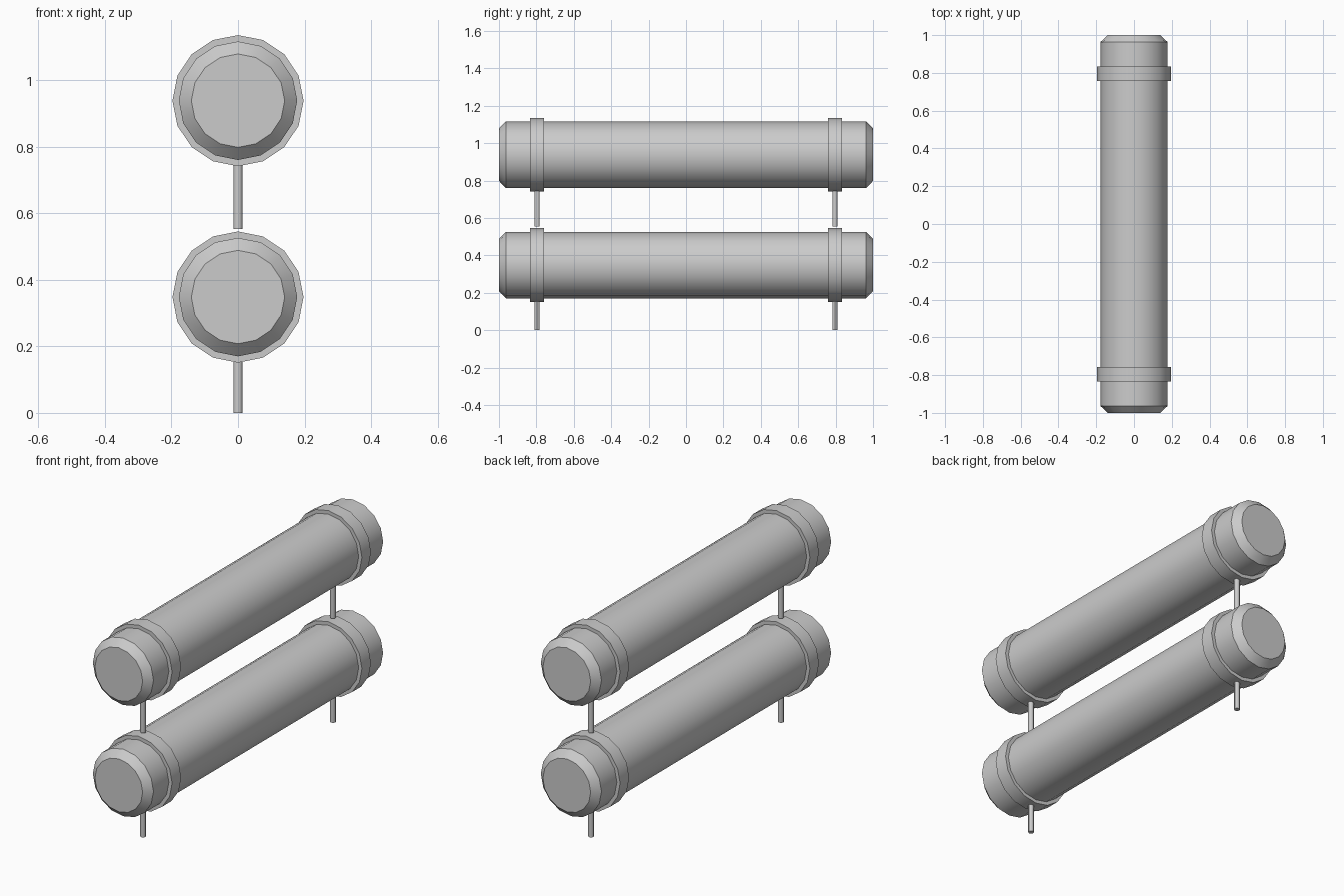
import bpy, bmesh
from math import pi
from mathutils import Matrix

cube = bpy.data.objects.get("Cube")
if cube:
    bpy.data.objects.remove(cube, do_unlink=True)

grey = bpy.data.materials.new("plain grey")
grey.use_nodes = True
colour = (0.6, 0.6, 0.6, 1)
grey.diffuse_color = colour
grey.node_tree.nodes["Principled BSDF"].inputs["Base Color"].default_value = colour


def cylinder(name, radius, length, location, sides=16, along_y=False, chamfer=0):
    """Smooth-sided cylinder with sharp, optionally chamfered rims."""
    bm = bmesh.new()
    bmesh.ops.create_cone(bm, cap_ends=True, segments=sides,
                          radius1=radius, radius2=radius, depth=length)
    if chamfer:
        rims = [e for e in bm.edges if e.calc_face_angle() > 1]
        bmesh.ops.bevel(bm, geom=rims, offset=chamfer, segments=1,
                        affect='EDGES', offset_type='OFFSET')
    if along_y:
        bm.transform(Matrix.Rotation(pi / 2, 4, 'X'))
    mesh = bpy.data.meshes.new(name)
    bm.to_mesh(mesh)
    bm.free()
    mesh.materials.append(grey)
    obj = bpy.data.objects.new(name, mesh)
    obj.location = location
    bpy.context.collection.objects.link(obj)
    bpy.ops.object.select_all(action='DESELECT')
    obj.select_set(True)
    bpy.context.view_layer.objects.active = obj
    bpy.ops.object.shade_smooth_by_angle(angle=pi / 6)


# Two identical pipes, each carried by a pair of clamps on thin rods
for level, base in (("lower", 0), ("upper", 0.59)):
    axis = base + 0.348
    cylinder(level + "_pipe", 0.178, 2, (0, 0, axis), along_y=True, chamfer=0.037)
    for end, y in (("front", -0.796), ("back", 0.796)):
        cylinder(f"{level}_{end}_clamp", 0.197, 0.076, (0, y, axis), along_y=True)
        bottom = base and 0.553
        top = axis - 0.185
        cylinder(f"{level}_{end}_rod", 0.014, top - bottom,
                 (0, y, (top + bottom) / 2), sides=12)
